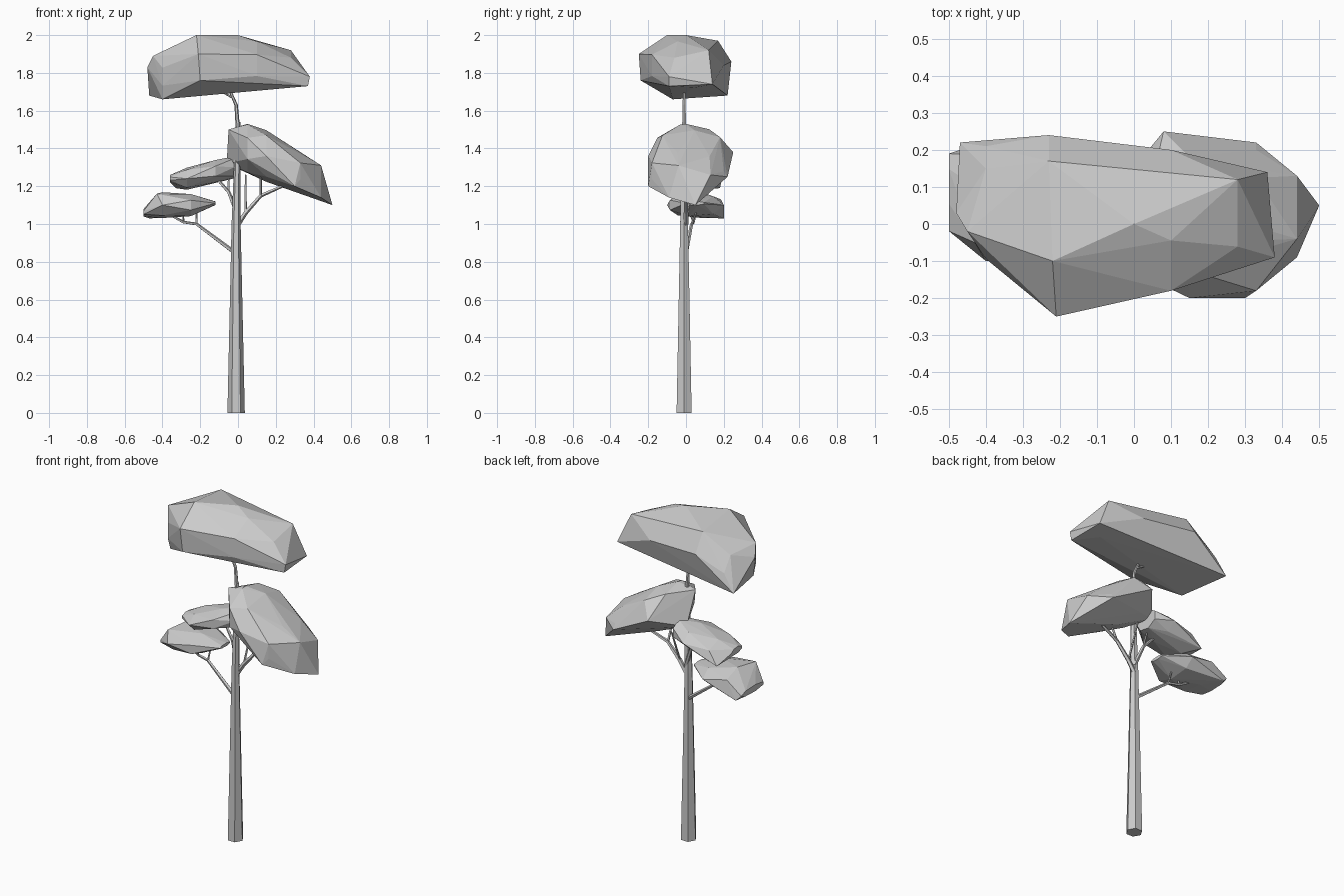
import bpy
import bmesh
from math import cos, sin, tau
from mathutils import Vector

default_cube = bpy.data.objects.get("Cube")
if default_cube:
    bpy.data.objects.remove(default_cube, do_unlink=True)

# Single plain colour
grey = bpy.data.materials.new("plain_grey")
grey.use_nodes = True
grey.diffuse_color = (0.6, 0.6, 0.6, 1)
for node in grey.node_tree.nodes:
    if node.type == "BSDF_PRINCIPLED":
        node.inputs["Base Color"].default_value = grey.diffuse_color


def finish(name, bm):
    """Turn a bmesh into a flat-shaded object."""
    bmesh.ops.recalc_face_normals(bm, faces=bm.faces[:])
    mesh = bpy.data.meshes.new(name)
    bm.to_mesh(mesh)
    bm.free()
    mesh.materials.append(grey)
    part = bpy.data.objects.new(name, mesh)
    bpy.context.collection.objects.link(part)
    return part


def limb(name, path, thick, thin, sides=6):
    """Tube along a path whose radius shrinks evenly with the length travelled."""
    bm = bmesh.new()
    points = [Vector(point) for point in path]
    lengths = [(b - a).length for a, b in zip(points, points[1:])]
    last = len(points) - 1
    rings = []
    for i, point in enumerate(points):
        direction = points[min(i + 1, last)] - points[max(i - 1, 0)]
        turn = Vector((0, 0, 1)).rotation_difference(direction)
        travelled = sum(lengths[:i]) / sum(lengths)
        radius = thick + (thin - thick) * travelled
        ring = []
        for side in range(sides):
            angle = tau * side / sides
            offset = radius * Vector((cos(angle), sin(angle), 0))
            ring.append(bm.verts.new(point + turn @ offset))
        rings.append(ring)
    for low, high in zip(rings, rings[1:]):
        for side in range(sides):
            following = (side + 1) % sides
            bm.faces.new((low[side], low[following], high[following], high[side]))
    bm.faces.new(reversed(rings[0]))
    bm.faces.new(rings[-1])
    return finish(name, bm)


def branch(name, path, thick, twig_length):
    """Branch with a twig rising from each inner bend, leaning alternately back and forward."""
    limb(name, path, thick, thick / 2, sides=5)
    for number, bend in enumerate(path[1:-1]):
        start = Vector(bend)
        lean = -0.4 if number % 2 else 0.4
        tip = start + twig_length * Vector((0, lean, 1))
        limb(f"{name}_twig", [start, tip], thick / 2, thick / 3, sides=5)


def canopy(name, sections, corners, sides=7):
    """Faceted foliage: the hull of oval sections (x, y, z, half width, half height)
    and the sharp corners that stick out of them."""
    bm = bmesh.new()
    for number, (x, y, z, width, height) in enumerate(sections):
        for side in range(sides):
            # Every other section is twisted half a side for irregular facets
            angle = tau * (side + number / 2) / sides
            bm.verts.new((x, y + width * cos(angle), z + height * sin(angle)))
    for corner in corners:
        bm.verts.new(corner)
    bmesh.ops.convex_hull(bm, input=bm.verts[:])
    buried = [vert for vert in bm.verts if not vert.link_faces]
    bmesh.ops.delete(bm, geom=buried, context="VERTS")
    return finish(name, bm)


# Straight trunk and the thin leader that bends into the crown
limb("trunk", [(-.01, -.01, 0), (-.01, -.01, 1), (0, -.01, 1.54)], .046, .012)
limb("trunk_leader", [(0, -.01, 1.5), (-.01, -.01, 1.63), (-.04, -.01, 1.7), (-.08, 0, 1.74)], .012, .006)
limb("leader_twig", [(-.03, -.01, 1.67), (-.14, 0, 1.73)], .006, .004)

# Side branches
branch("lower_left_branch",
       [(-.02, 0, .85), (-.22, .03, 1), (-.29, .04, 1.01), (-.38, .05, 1.06)], .012, .07)
branch("middle_left_branch",
       [(0, 0, 1.04), (-.05, .02, 1.17), (-.13, .05, 1.26)], .013, .1)
branch("right_branch",
       [(0, 0, 1), (.04, 0, 1.06), (.12, 0, 1.15), (.28, .02, 1.22)], .014, .2)

# Foliage clumps, sections listed from left to right
canopy("top_canopy", [
    (-.4, .05, 1.78, .16, .11),
    (-.21, -.01, 1.83, .23, .14),
    (.1, 0, 1.84, .2, .13),
    (.28, .02, 1.81, .13, .09),
], [
    (-.22, -.1, 2), (0, 0, 2), (-.23, .17, 1.97), (.28, .12, 1.92),
    (.36, .14, 1.74), (.37, -.09, 1.73), (.38, -.09, 1.78),
    (-.47, .22, 1.68), (-.48, .03, 1.83), (-.45, -.02, 1.89), (-.4, -.07, 1.66),
    (-.21, -.25, 1.9), (-.2, -.24, 1.76), (-.23, .24, 1.86)])
canopy("right_canopy", [
    (.05, .01, 1.4, .18, .13),
    (.15, 0, 1.36, .2, .14),
    (.33, 0, 1.28, .2, .1),
], [
    (-.05, -.02, 1.5), (-.06, .08, 1.32), (.05, 0, 1.53), (.08, .25, 1.38),
    (.15, .18, 1.46), (.33, .22, 1.25), (.44, .13, 1.26), (.5, .05, 1.1),
    (.44, -.09, 1.14), (.44, -.04, 1.31), (.3, -.2, 1.2)])
canopy("middle_left_canopy", [
    (-.36, .03, 1.24, .05, .02),
    (-.27, .05, 1.24, .13, .06),
    (-.12, .06, 1.28, .14, .06),
    (-.02, .08, 1.3, .08, .06),
], [(-.33, .18, 1.19)])
canopy("lower_left_canopy", [
    (-.5, .08, 1.06, .11, .02),
    (-.4, .05, 1.1, .15, .07),
    (-.25, .05, 1.1, .15, .06),
    (-.12, .05, 1.11, .05, .01),
], [(-.47, .2, 1.03), (-.43, -.05, 1.16)])
